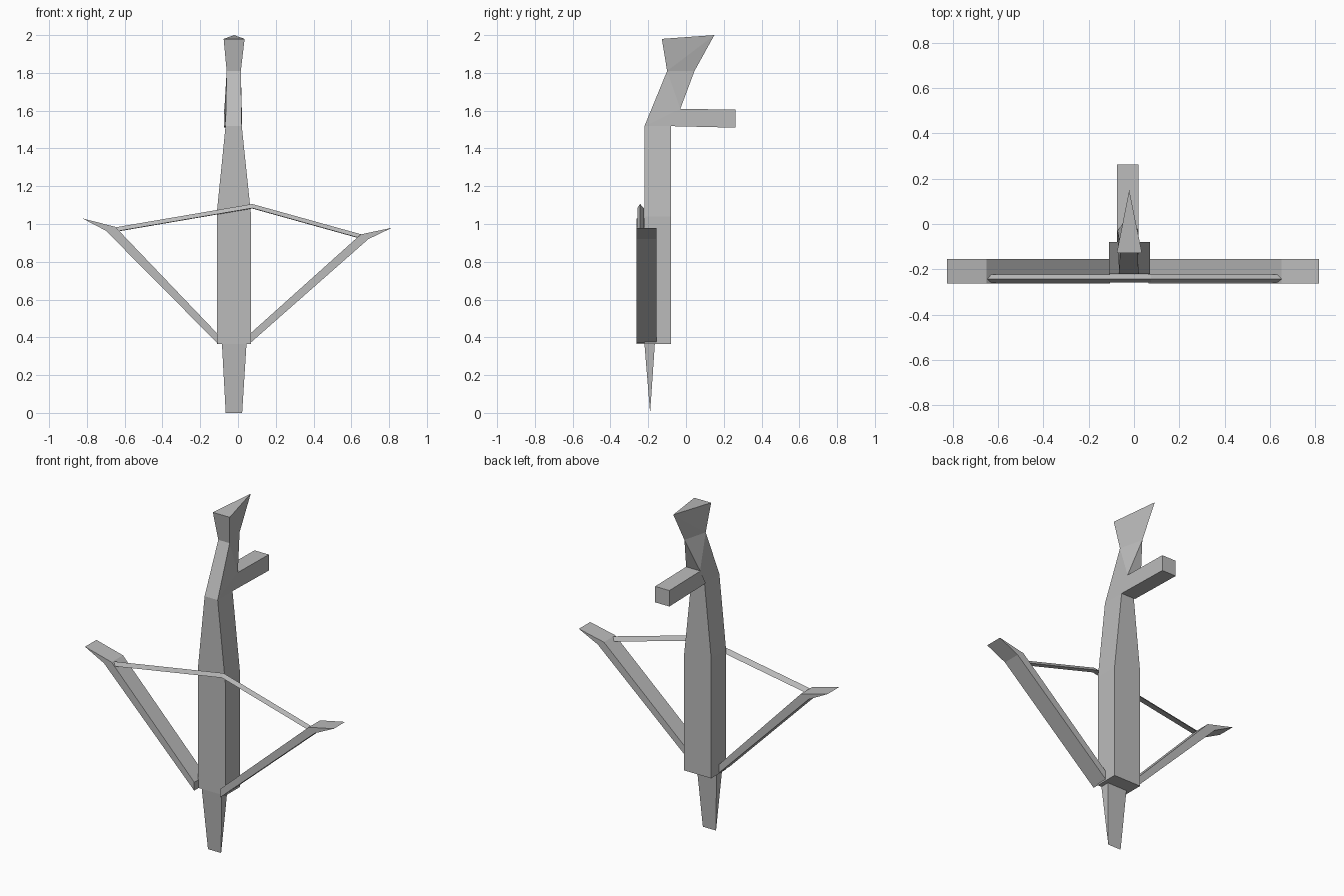
import bpy
import bmesh

if "Cube" in bpy.data.objects:
    bpy.data.objects.remove(bpy.data.objects["Cube"])

grey = bpy.data.materials.new("plain grey")
grey.diffuse_color = (0.5, 0.5, 0.5, 1)
grey.use_nodes = True
grey.node_tree.nodes["Principled BSDF"].inputs["Base Color"].default_value = grey.diffuse_color


def finish(name, bm):
    bmesh.ops.recalc_face_normals(bm, faces=bm.faces)
    mesh = bpy.data.meshes.new(name)
    bm.to_mesh(mesh)
    bm.free()
    mesh.materials.append(grey)
    obj = bpy.data.objects.new(name, mesh)
    bpy.context.collection.objects.link(obj)


def hull(name, points):
    """Faceted convex solid through the given corners."""
    bm = bmesh.new()
    for p in points:
        bm.verts.new(p)
    bmesh.ops.convex_hull(bm, input=bm.verts)
    bmesh.ops.dissolve_limit(bm, angle_limit=0.01, verts=bm.verts, edges=bm.edges)
    finish(name, bm)


def pair(x0, x1, y, z):
    """Two corners, left and right, at one depth and height."""
    return [(x0, y, z), (x1, y, z)]


def prism(name, outline, y0, y1):
    """Outline in x and z, extruded along y."""
    bm = bmesh.new()
    front = [bm.verts.new((x, y0, z)) for x, z in outline]
    back = [bm.verts.new((x, y1, z)) for x, z in outline]
    bm.faces.new(front)
    bm.faces.new(back[::-1])
    n = len(outline)
    for i in range(n):
        j = (i + 1) % n
        bm.faces.new((front[i], back[i], back[j], front[j]))
    finish(name, bm)


# Main body: straight below, tapered above
body = []
for y in (-0.22, -0.08):
    body += pair(-0.11, 0.07, y, 0.365) + pair(-0.066, 0.02, y, 1.518)
    body += [(-0.11, y, 1.08), (0.07, y, 1.04)]
hull("body", body)

# Nose wedge under the body
hull("nose", pair(-0.085, 0.045, -0.22, 0.365) + pair(-0.085, 0.045, -0.165, 0.365)
     + pair(-0.065, 0.022, -0.19, 0.0))

# Slanted neck, ending in a triangle, with the flared butt above it
neck_top = pair(-0.06, 0.015, -0.1, 1.81) + [(-0.021, 0.045, 1.81)]
hull("neck", neck_top + pair(-0.066, 0.02, -0.22, 1.518)
     + pair(-0.066, 0.02, -0.08, 1.518) + pair(-0.072, 0.02, -0.03, 1.61))
hull("butt", neck_top + pair(-0.076, 0.035, -0.128, 1.98) + [(-0.021, 0.15, 2.0)])

# Handle sticking out of the back
hull("handle", pair(-0.074, 0.02, -0.08, 1.518) + pair(-0.074, 0.02, -0.03, 1.61)
     + pair(-0.074, 0.02, 0.262, 1.51) + pair(-0.074, 0.02, 0.262, 1.605))

# Bow limbs with thin outward tips
prism("right_limb", [(0.065, 0.37), (0.065, 0.42), (0.65, 0.945),
                     (0.815, 0.98), (0.69, 0.92)], -0.262, -0.155)
prism("left_limb", [(-0.105, 0.365), (-0.105, 0.415), (-0.65, 0.985),
                    (-0.825, 1.03), (-0.70, 0.965)], -0.262, -0.155)

# Bow string with a three-sided section
bm = bmesh.new()
rings = []
for x, z in ((-0.645, 0.983), (0.075, 1.106), (0.65, 0.946)):
    rings.append([bm.verts.new((x, y, z + dz)) for y, dz in
                  ((-0.243, 0), (-0.258, -0.022), (-0.222, -0.024))])
for a, b in zip(rings, rings[1:]):
    for i in range(3):
        j = (i + 1) % 3
        bm.faces.new((a[i], a[j], b[j], b[i]))
bm.faces.new(rings[0])
bm.faces.new(rings[-1][::-1])
finish("bow_string", bm)
